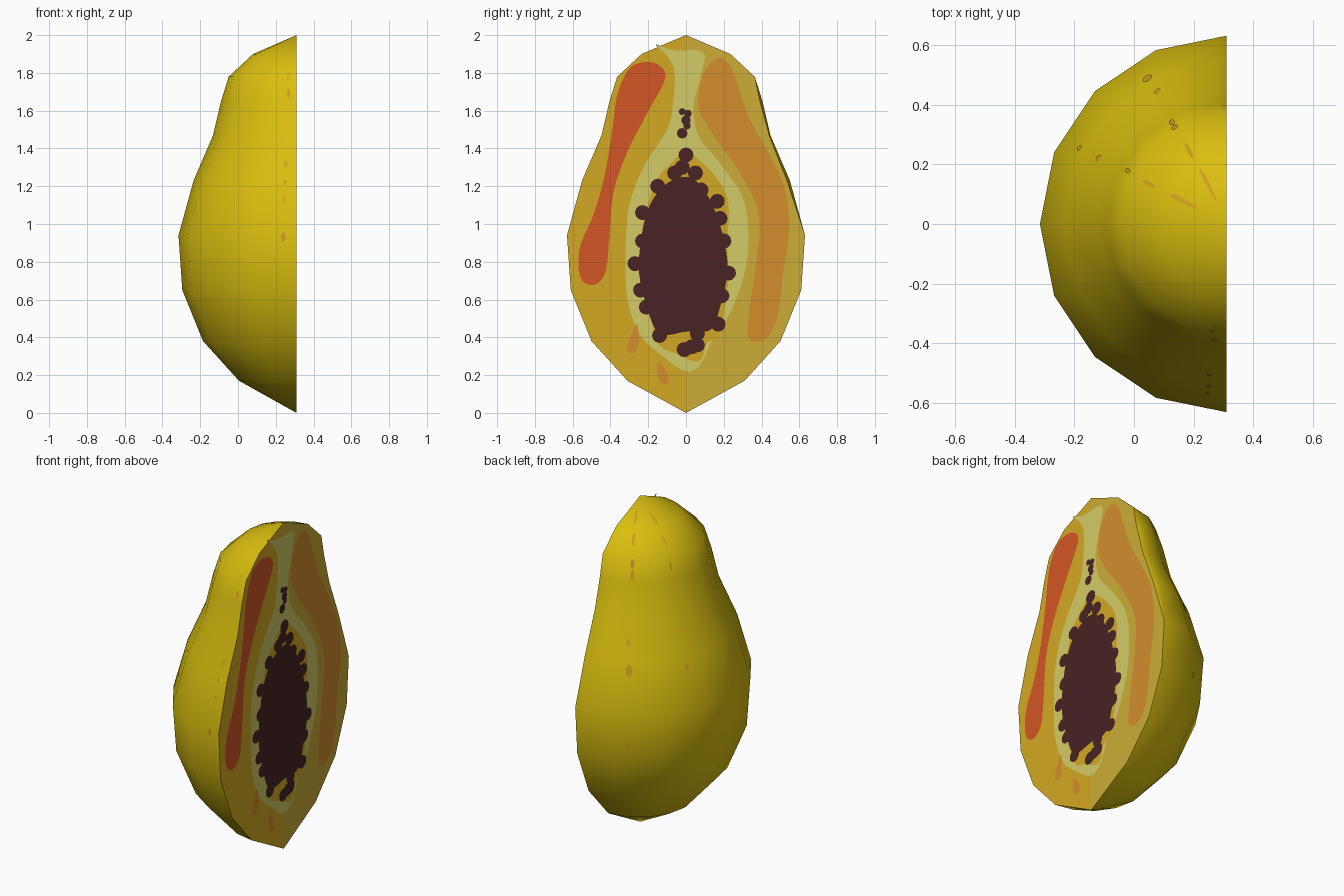
import bpy, bmesh, math

if "Cube" in bpy.data.objects:
    bpy.data.objects.remove(bpy.data.objects["Cube"])

AX = 0.315      # x of the fruit's axis
CUT = 0.31      # x of the cut plane
STEP = 0.0015   # gap between stacked colour plates
SEG = 8         # sides on the half turn


def material(name, r, g, b):
    lin = lambda c: (c / 255 / 12.92) if c < 11 else ((c / 255 + 0.055) / 1.055) ** 2.4
    m = bpy.data.materials.new(name)
    m.diffuse_color = (lin(r), lin(g), lin(b), 1)
    m.use_nodes = True
    m.node_tree.nodes["Principled BSDF"].inputs["Base Color"].default_value = m.diffuse_color
    return m


SKIN = material("yellow skin", 217, 190, 15)
SPECK = material("tan speck", 206, 158, 28)
FLESH_L = material("golden flesh", 212, 169, 34)
FLESH_R = material("tan flesh", 204, 172, 55)
RED = material("red orange flesh", 211, 86, 37)
ORANGE = material("orange flesh", 211, 141, 45)
PALE = material("pale pith", 211, 203, 103)
SEED = material("dark seed", 72, 35, 36)

# half outline of the fruit: radius, height
PROFILE = [(0, 0), (0.31, 0.17), (0.5, 0.38), (0.61, 0.65), (0.63, 0.94), (0.55, 1.23),
           (0.447, 1.47), (0.405, 1.65), (0.364, 1.78), (0.235, 1.90), (0, 2)]
INSET = {5: 0.016, 6: 0.007, 7: 0.014}   # rows where the +y rim is pared back


def make(name, polys, mats):
    """polys: list of (points, material index)"""
    bm = bmesh.new()
    for pts, mi in polys:
        f = bm.faces.new([bm.verts.new(p) for p in pts])
        f.material_index = mi
    me = bpy.data.meshes.new(name)
    bm.to_mesh(me)
    bm.free()
    for m in mats:
        me.materials.append(m)
    ob = bpy.data.objects.new(name, me)
    bpy.context.collection.objects.link(ob)
    return ob


def smooth_loop(pts, n=5):
    """closed curve through the points"""
    out = []
    for i in range(len(pts)):
        a, b, c, d = (pts[(i + k) % len(pts)] for k in (-1, 0, 1, 2))
        for s in range(n):
            t = s / n
            out.append(tuple(0.5 * (2 * q + (r - p) * t + (2 * p - 5 * q + 4 * r - w) * t * t
                                    + (3 * q - p - 3 * r + w) * t ** 3)
                             for p, q, r, w in zip(a, b, c, d)))
    return out


def face_up(loop, layer):
    """put a y, z loop on the cut plane, facing +x"""
    area = sum(p[0] * q[1] - q[0] * p[1] for p, q in zip(loop, loop[1:] + loop[:1]))
    if area < 0:
        loop = loop[::-1]
    return [(CUT + layer * STEP, y, z) for y, z in loop]


def disc(y, z, r, rz=None, n=12):
    return [(y + r * math.cos(k * math.tau / n), z + (rz or r) * math.sin(k * math.tau / n))
            for k in range(n)]


# skin: half turn of the profile
bm = bmesh.new()
cols = []
for k in range(-1, SEG + 1):
    a = math.pi / 2 + math.pi * max(k, 0) / SEG
    col = []
    for i, (r, z) in enumerate(PROFILE):
        x, y = AX + r * math.cos(a), r * math.sin(a)
        if k == -1:
            x, y = CUT, r - INSET.get(i, 0)
        elif k == 0:
            x = CUT - (0.03 if i in INSET else 0.002)
        elif k == SEG:
            x = CUT
        col.append(bm.verts.new((x if r else CUT, y, z)))
    cols.append(col)
for c, d in zip(cols, cols[1:]):
    for i in range(len(PROFILE) - 1):
        bm.faces.new((c[i], c[i + 1], d[i + 1], d[i]))
bmesh.ops.remove_doubles(bm, verts=bm.verts, dist=0.0005)
bmesh.ops.recalc_face_normals(bm, faces=bm.faces)
far = min(bm.faces, key=lambda f: f.calc_center_median().x)
if far.normal.x > 0:
    bmesh.ops.reverse_faces(bm, faces=bm.faces)
for f in bm.faces:
    f.smooth = True
me = bpy.data.meshes.new("skin")
bm.to_mesh(me)
bm.free()
me.materials.append(SKIN)
bpy.context.collection.objects.link(bpy.data.objects.new("skin", me))

# cut flesh: two halves
right = [(r - INSET.get(i, 0), z) for i, (r, z) in enumerate(PROFILE)]
left = [(-r, z) for r, z in PROFILE]
make("cut_flesh", [(face_up(left, 0), 0), (face_up(right, 0), 1)], [FLESH_L, FLESH_R])

# pale pith around the cavity
pith = [(-0.16, 1.95), (-0.07, 1.92), (0.09, 1.91), (0.08, 1.79), (0.04, 1.62), (0.07, 1.46),
        (0.19, 1.31), (0.30, 1.14), (0.33, 0.95), (0.31, 0.74), (0.23, 0.52), (0.14, 0.39),
        (0.08, 0.26), (0, 0.22), (-0.11, 0.29), (-0.24, 0.41), (-0.31, 0.6), (-0.32, 0.86),
        (-0.30, 1.1), (-0.22, 1.31), (-0.1, 1.5), (-0.07, 1.63), (-0.06, 1.8), (-0.1, 1.89)]
make("pale_pith", [(face_up(smooth_loop(pith, 4), 1), 0)], [PALE])

# golden cavity behind the seeds
cavity = [(0, 1.38), (0.08, 1.33), (0.18, 1.22), (0.225, 1.1), (0.22, 0.9), (0.22, 0.65),
          (0.17, 0.42), (0.11, 0.37), (0.09, 0.30), (0.05, 0.27), (-0.04, 0.31), (-0.15, 0.37),
          (-0.2, 0.6), (-0.24, 0.9), (-0.17, 1.2), (-0.07, 1.33)]
make("cavity", [(face_up(smooth_loop(cavity, 4), 2), 0)], [FLESH_L])

# seeds: a core with round seeds along its rim
core = [(0, 1.25), (0.08, 1.2), (0.15, 1.08), (0.2, 0.92), (0.22, 0.75), (0.18, 0.56),
        (0.13, 0.44), (0, 0.43), (-0.14, 0.42), (-0.21, 0.57), (-0.25, 0.78), (-0.21, 1.05),
        (-0.12, 1.2)]
rim = [(0.165, 1.12), (0.18, 1.03), (0.2, 0.91), (0.225, 0.74), (0.19, 0.62), (0.17, 0.47),
       (0.06, 0.36), (0.03, 0.35), (-0.01, 0.335), (-0.14, 0.41), (-0.21, 0.56), (-0.24, 0.65),
       (-0.27, 0.79), (-0.23, 0.91), (-0.23, 1.06), (-0.15, 1.2), (-0.06, 1.27), (0.05, 1.27),
       (0.08, 1.18), (0, 1.365), (-0.02, 1.3), (0.06, 0.42)]
stray = [(-0.02, 1.595, 0.018), (0.01, 1.585, 0.02), (0, 1.55, 0.025), (0.005, 1.52, 0.02),
         (-0.02, 1.48, 0.028)]
loops = [smooth_loop(core)] + [disc(y, z, 0.04) for y, z in rim] + [disc(*s) for s in stray]
make("seeds", [(face_up(l, 3), 0) for l in loops], [SEED])

# red band on the left, orange band on the right, two small drops below
red = [(-0.24, 1.855), (-0.15, 1.845), (-0.11, 1.77), (-0.215, 1.57), (-0.32, 1.36),
       (-0.385, 1.16), (-0.405, 0.94), (-0.425, 0.75), (-0.48, 0.68), (-0.545, 0.695),
       (-0.57, 0.78), (-0.555, 0.9), (-0.49, 1.05), (-0.43, 1.26), (-0.39, 1.5), (-0.365, 1.68),
       (-0.31, 1.81)]
make("red_band", [(face_up(smooth_loop(red, 4), 2), 0)], [RED])
orange = [(0.17, 1.88), (0.24, 1.83), (0.275, 1.73), (0.34, 1.55), (0.445, 1.36), (0.525, 1.18),
          (0.545, 0.97), (0.515, 0.75), (0.49, 0.54), (0.44, 0.41), (0.365, 0.375), (0.325, 0.44),
          (0.365, 0.75), (0.39, 0.97), (0.365, 1.12), (0.26, 1.31), (0.125, 1.5), (0.065, 1.63),
          (0.09, 1.79)]
make("orange_band", [(face_up(smooth_loop(orange, 4), 2), 0)], [ORANGE])
drops = [[(-0.26, 0.47), (-0.25, 0.38), (-0.27, 0.32), (-0.31, 0.33), (-0.3, 0.39)],
         [(-0.15, 0.27), (-0.11, 0.23), (-0.09, 0.17), (-0.12, 0.15), (-0.15, 0.19)]]
make("orange_drops", [(face_up(smooth_loop(d), 2), 0) for d in drops], [ORANGE])


# specks on the skin, laid on the flat sides
def on_skin(deg, z):
    for (r0, z0), (r1, z1) in zip(PROFILE, PROFILE[1:]):
        if z0 <= z <= z1:
            r = r0 + (r1 - r0) * (z - z0) / (z1 - z0)
            break
    side = 180 / SEG
    off = (deg % side) - side / 2
    r *= math.cos(math.radians(side / 2)) / math.cos(math.radians(off))
    r += 0.003
    return AX + r * math.cos(math.radians(deg)), r * math.sin(math.radians(deg)), z


# direction in degrees, height, half width, half height
marks = [(118, 1.86, 0.008, 0.03), (119, 1.75, 0.012, 0.025), (117, 1.94, 0.006, 0.03),
         (119, 1.69, 0.01, 0.03), (118, 1.33, 0.012, 0.02), (119, 1.18, 0.018, 0.035),
         (119, 0.74, 0.012, 0.018), (153, 1.93, 0.008, 0.025), (153, 1.84, 0.008, 0.025),
         (152, 1.72, 0.008, 0.03), (153, 1.37, 0.012, 0.018), (153, 1.18, 0.012, 0.018),
         (263, 1.69, 0.009, 0.025), (262, 1.78, 0.007, 0.02), (263, 1.32, 0.01, 0.018),
         (263, 1.22, 0.008, 0.015), (263, 1.13, 0.008, 0.015), (263, 0.93, 0.012, 0.025)]
specks = []
for deg, z, w, h in marks:
    r = math.hypot(*(c - o for c, o in zip(on_skin(deg, z)[:2], (AX, 0))))
    specks.append(([on_skin(deg + math.degrees(u / r), v) for u, v in disc(0, z, w, h, 8)], 0))
make("skin_specks", specks, [SPECK])
